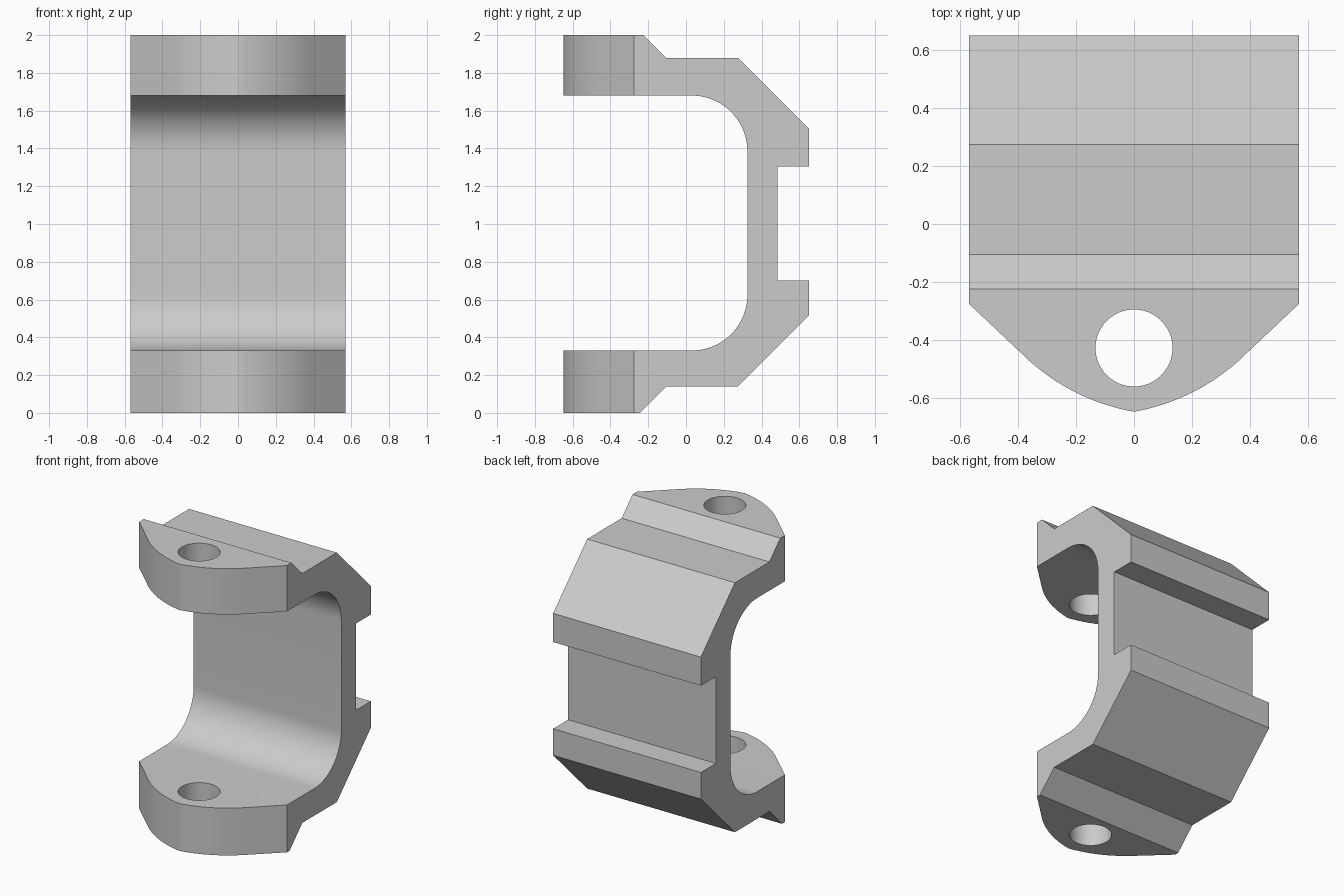
import bpy
import bmesh
from math import sin, cos, radians

cube = bpy.data.objects.get("Cube")
if cube:
    bpy.data.objects.remove(cube)

HALF_WIDTH = 0.57

grey = bpy.data.materials.new("plain grey")
grey.use_nodes = True
grey.diffuse_color = (0.6, 0.6, 0.6, 1)
grey.node_tree.nodes["Principled BSDF"].inputs["Base Color"].default_value = (0.6, 0.6, 0.6, 1)


def prism(name, outline, direction):
    """Extrude a closed 3D outline along a direction into a solid."""
    bm = bmesh.new()
    face = bm.faces.new([bm.verts.new(p) for p in outline])
    result = bmesh.ops.extrude_face_region(bm, geom=[face])
    moved = [v for v in result["geom"] if isinstance(v, bmesh.types.BMVert)]
    bmesh.ops.translate(bm, vec=direction, verts=moved)
    bmesh.ops.recalc_face_normals(bm, faces=bm.faces)
    mesh = bpy.data.meshes.new(name)
    bm.to_mesh(mesh)
    bm.free()
    mesh.materials.append(grey)
    obj = bpy.data.objects.new(name, mesh)
    bpy.context.collection.objects.link(obj)
    return obj


def arc(cx, cy, r, start, end, steps):
    """Points on a circle, angles in degrees."""
    angles = [radians(start + (end - start) * i / steps) for i in range(steps + 1)]
    return [(cx + r * cos(a), cy + r * sin(a)) for a in angles]


# Side profile (y, z): outer steps from top to bottom, then rounded inner pocket
outer = [(-0.65, 2), (-0.225, 2), (-0.105, 1.88), (0.275, 1.88),
         (0.65, 1.505), (0.65, 1.305), (0.485, 1.305), (0.485, 0.7),
         (0.65, 0.7), (0.65, 0.515), (0.275, 0.14), (-0.105, 0.14),
         (-0.245, 0), (-0.65, 0)]
inner = ([(-0.65, 0.33)] + arc(0.03, 0.625, 0.295, -90, 0, 20)
         + arc(0.03, 1.385, 0.295, 0, 90, 20) + [(-0.65, 1.68)])
bracket = prism("clamp_bracket", [(-HALF_WIDTH, y, z) for y, z in outer + inner],
                (2 * HALF_WIDTH, 0, 0))

# Plan shape: square back, rounded pointed nose
R, tip = 0.731, radians(10)
nose = []
for i in range(13):
    a = tip + (radians(45) - tip) * i / 12
    nose.append((R * (sin(a) - sin(tip)), -0.648 + R * (cos(tip) - cos(a))))
right = nose + [(HALF_WIDTH, -0.275), (HALF_WIDTH + 0.1, -0.175), (HALF_WIDTH + 0.1, 0.8)]
left = [(-x, y) for x, y in reversed(right[1:])]
plan = prism("plan_cutter", [(x, y, -0.1) for x, y in right + left], (0, 0, 2.2))

# Bolt hole through both lugs
hole = prism("bolt_hole_cutter",
             [(x, y, -0.1) for x, y in arc(0, -0.428, 0.133, 0, 352.5, 47)], (0, 0, 2.2))

bpy.context.view_layer.objects.active = bracket
bracket.select_set(True)
for cutter, operation in ((plan, "INTERSECT"), (hole, "DIFFERENCE")):
    mod = bracket.modifiers.new(cutter.name, "BOOLEAN")
    mod.operation = operation
    mod.solver = "EXACT"
    mod.object = cutter
    bpy.ops.object.modifier_apply(modifier=mod.name)
    bpy.data.objects.remove(cutter)

bpy.ops.object.shade_smooth_by_angle(angle=radians(30))
